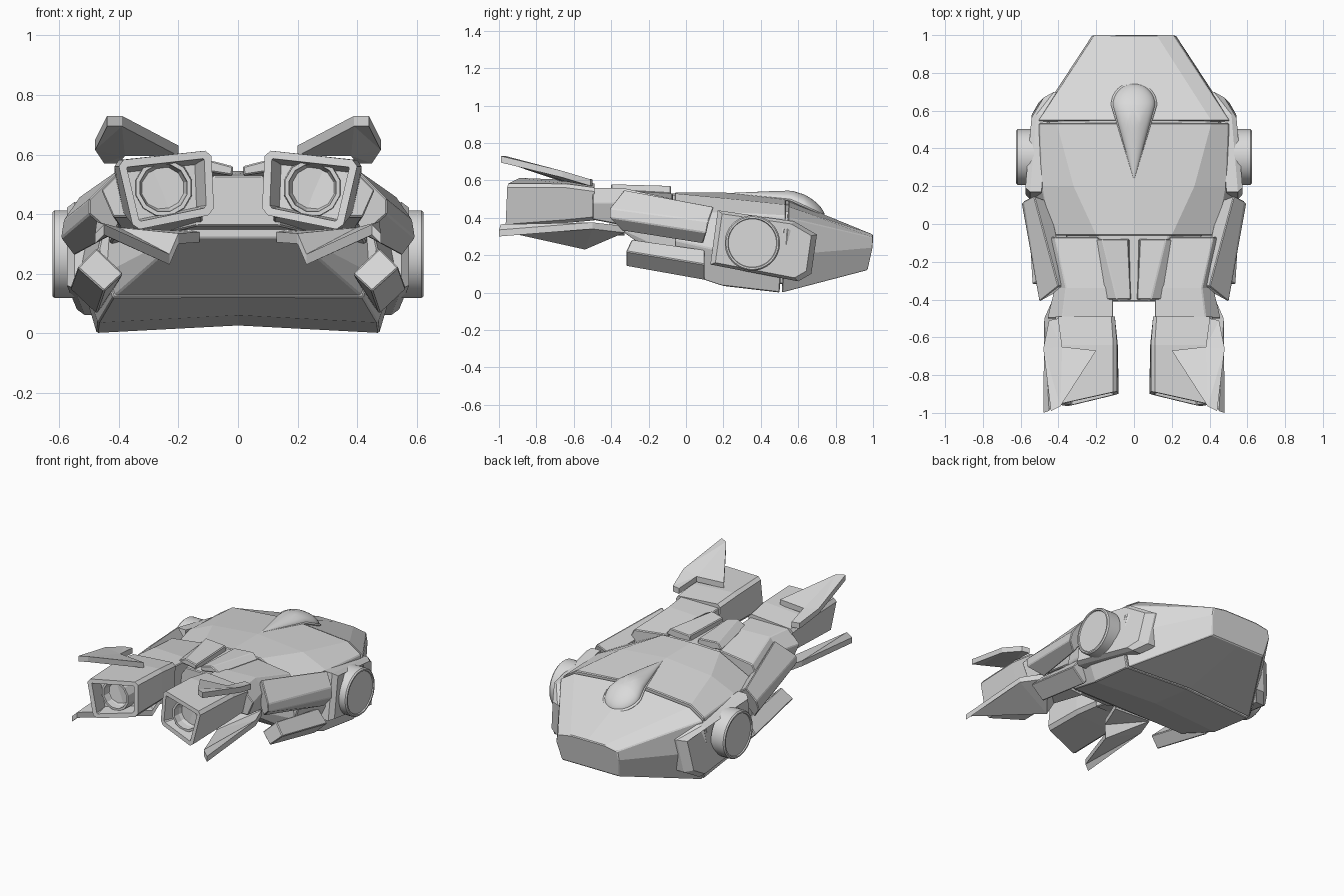
import bpy, bmesh, math
from mathutils import Vector

cube = bpy.data.objects.get("Cube")
if cube:
    bpy.data.objects.remove(cube)

grey = bpy.data.materials.new("plain_grey")
grey.use_nodes = True
colour = (0.7, 0.7, 0.7, 1)
grey.diffuse_color = colour
grey.node_tree.nodes["Principled BSDF"].inputs["Base Color"].default_value = colour


def finish(name, bm, mirror=True, bevel=0.005, smooth=False):
    """Turn a bmesh into a named object with its modifiers."""
    bmesh.ops.recalc_face_normals(bm, faces=bm.faces[:])
    mesh = bpy.data.meshes.new(name)
    bm.to_mesh(mesh)
    bm.free()
    mesh.materials.append(grey)
    obj = bpy.data.objects.new(name, mesh)
    bpy.context.collection.objects.link(obj)
    if mirror:
        obj.modifiers.new("Mirror", "MIRROR")
    if bevel:
        mod = obj.modifiers.new("Bevel", "BEVEL")
        mod.width = bevel
        mod.segments = 1
        mod.limit_method = "ANGLE"
    if smooth:
        bpy.ops.object.select_all(action="DESELECT")
        obj.select_set(True)
        bpy.context.view_layer.objects.active = obj
        bpy.ops.object.shade_smooth_by_angle(angle=math.radians(35))
    return obj


def section(y, *points):
    """Cross-section at y; a third value shifts that point along y."""
    return [(p[0], y + (p[2] if len(p) > 2 else 0), p[1]) for p in points]


def both_sides(ring):
    """Complete a half section across the centre line."""
    return ring + [(-x, y, z) for x, y, z in reversed(ring) if x > 0]


def loft_mesh(rings):
    bm = bmesh.new()
    loops = [[bm.verts.new(p) for p in ring] for ring in rings]
    count = len(loops[0])
    for a, b in zip(loops, loops[1:]):
        for i in range(count):
            j = (i + 1) % count
            bm.faces.new((a[i], a[j], b[j], b[i]))
    bm.faces.new(loops[0])
    bm.faces.new(loops[-1])
    bmesh.ops.recalc_face_normals(bm, faces=bm.faces[:])
    return bm


def loft(name, *rings, **options):
    return finish(name, loft_mesh(rings), **options)


def centre_loft(name, *rings):
    return loft(name, *[both_sides(r) for r in rings], mirror=False)


def circle(y, radius, x, z, sides):
    turns = [math.tau * (i + 0.5) / sides for i in range(sides)]
    return [(x + radius * math.cos(t), y, z + radius * math.sin(t)) for t in turns]


# Main body: front shell, rear shell, core behind the seam, chin and hood
centre_loft("front_shell",
            section(-.06, (0, .535), (.2, .53), (.44, .41), (.47, .28), (.42, .12), (0, .12)),
            section(.2, (0, .535), (.32, .505), (.49, .43), (.54, .22), (.47, .035), (0, .06)),
            section(.535, (0, .505), (.41, .47), (.5, .41), (.53, .2, -.02), (.475, 0, -.035), (0, .025, -.035)))
centre_loft("rear_shell",
            section(.547, (0, .495), (.41, .46), (.505, .4), (.53, .2, -.02), (.475, 0, -.035), (0, .025, -.035)),
            section(1, (0, .31), (.12, .31), (.21, .295), (.22, .24), (.2, .12, -.03), (0, .12, -.03)))
centre_loft("seam_core", *[
    section(y, (0, .475), (.38, .435), (.46, .37), (.48, .2), (.43, .045), (0, .05)) for y in (.47, .56)])
centre_loft("chin",
            section(-.33, (0, .36), (.12, .36), (.19, .34), (.2, .33), (.19, .32), (0, .32)),
            section(-.05, (0, .4), (.2, .4), (.44, .35), (.45, .2), (.42, .12), (0, .12)))
centre_loft("hood",
            section(-.41, (0, .53), (.08, .53), (.13, .45), (.14, .36), (0, .36)),
            section(0, (0, .53), (.2, .52), (.4, .43), (.4, .3), (0, .3)))
loft("hood_plate",
     section(-.4, (.015, .56), (.09, .58), (.15, .55), (.02, .53)),
     section(-.08, (.03, .56), (.17, .57), (.2, .53), (.02, .5)))

# Arms that carry the front boxes, with slanted outer covers
loft("arm",
     section(-.5, (.11, .56), (.38, .56), (.46, .48), (.42, .39), (.12, .39)),
     section(-.34, (.11, .55), (.36, .56), (.42, .48), (.4, .36), (.12, .36)),
     section(-.07, (.19, .53), (.42, .5), (.46, .42), (.43, .3), (.2, .3)))
loft("arm_cover",
     section(-.38, (.4, .55, .05), (.5, .45, -.03), (.5, .4, -.03), (.42, .33, .04), (.35, .48, .05)),
     section(.12, (.53, .46, .03), (.585, .38), (.595, .32, -.01), (.55, .26, -.03), (.45, .4)))
loft("side_fin",
     section(-.32, (.475, .285, .03), (.385, .2, .02), (.45, .14), (.54, .22)),
     section(.1, (.5, .23), (.42, .14), (.475, .065), (.565, .15)))

# Hollow front boxes with a round nozzle inside
bm = loft_mesh([
    section(-.91, (.09, .615, .025), (.405, .58, -.045), (.35, .345, -.055), (.08, .4, .01)),
    section(-.64, (.09, .605), (.42, .58), (.37, .37), (.085, .4)),
    section(-.49, (.1, .585), (.42, .56), (.38, .385), (.11, .4))])
long_edges = [e for e in bm.edges
              if abs((e.verts[0].co - e.verts[1].co).normalized().y) > 0.8]
bmesh.ops.bevel(bm, geom=long_edges, offset=.02, segments=1, affect="EDGES")
mouth = min(bm.faces, key=lambda f: f.calc_center_median().y)
bmesh.ops.inset_region(bm, faces=[mouth], thickness=.028, depth=0)
bmesh.ops.inset_region(bm, faces=[mouth], thickness=.012, depth=-.1)
finish("front_box", bm, bevel=0)
loft("nozzle", *[circle(y, r, .25, .488, 12) for y, r in
                 ((-.83, .07), (-.85, .078), (-.89, .082), (-.89, .096), (-.78, .1))], bevel=0)


# Blades above and below the boxes
def blade(name, points, thickness):
    bm = bmesh.new()
    top = [bm.verts.new(p) for p in points]
    low = [bm.verts.new(Vector(p) - Vector((0, 0, thickness))) for p in points]
    bm.faces.new(top)
    bm.faces.new(low)
    for i in range(len(points)):
        j = i - 1
        bm.faces.new((top[i], top[j], low[j], low[i]))
    bmesh.ops.triangulate(bm, faces=[f for f in bm.faces if len(f.verts) > 4])
    finish(name, bm, bevel=0)


blade("upper_blade", [(.39, -.965, .73), (.44, -.99, .73), (.48, -.66, .65), (.45, -.51, .605),
                      (.4, -.5, .605), (.38, -.65, .63), (.2, -.67, .63)], .035)
blade("lower_blade", [(.45, -.99, .365), (.48, -1, .335), (.475, -.5, .375), (.4, -.33, .355),
                      (.13, -.33, .34), (.2, -.51, .335), (.23, -.54, .265)], .035)

# Side pods: faceted plate and round cap
outline = [(.13, .15), (.17, .44), (.58, .38), (.7, .31), (.67, .1), (.6, .06)]


def pod_ring(x, scale):
    ring = []
    for y, z in outline:
        y, z = .4 + (y - .4) * scale, .25 + (z - .25) * scale
        ring.append((x - .1 * max(0, y - .24) - .9 * max(0, y - .61), y, z))
    return ring


loft("pod_plate", pod_ring(.49, 1), pod_ring(.55, 1), pod_ring(.575, .9), bevel=0)
cap = []
for x, r in ((.53, .148), (.616, .148), (.624, .141), (.624, .132), (.617, .129)):
    cap.append([(x, .355 + u, .265 + w) for u, _, w in circle(0, r, 0, 0, 40)])
loft("pod_cap", *cap, bevel=0, smooth=True)


# Teardrop dome lying on the seam, with a thin base rim
def teardrop(name, width, length, height):
    bm = bmesh.new()
    bmesh.ops.create_uvsphere(bm, u_segments=32, v_segments=20, radius=1)
    for v in bm.verts:
        x, y, z = v.co
        if y < 0:
            taper = math.sqrt(max(0, 1 + y) / (1 - y))
            x, z, y = x * taper, z * taper, y * length
        else:
            y *= width
        y += .63
        surface = .53 - .12 * max(0, y - .25) - .35 * max(0, y - .56)
        v.co = (x * width, y, surface + z * height)
    finish(name, bm, mirror=False, bevel=0, smooth=True)


teardrop("teardrop_dome", .113, .4, .065)
teardrop("teardrop_rim", .122, .4, .02)
